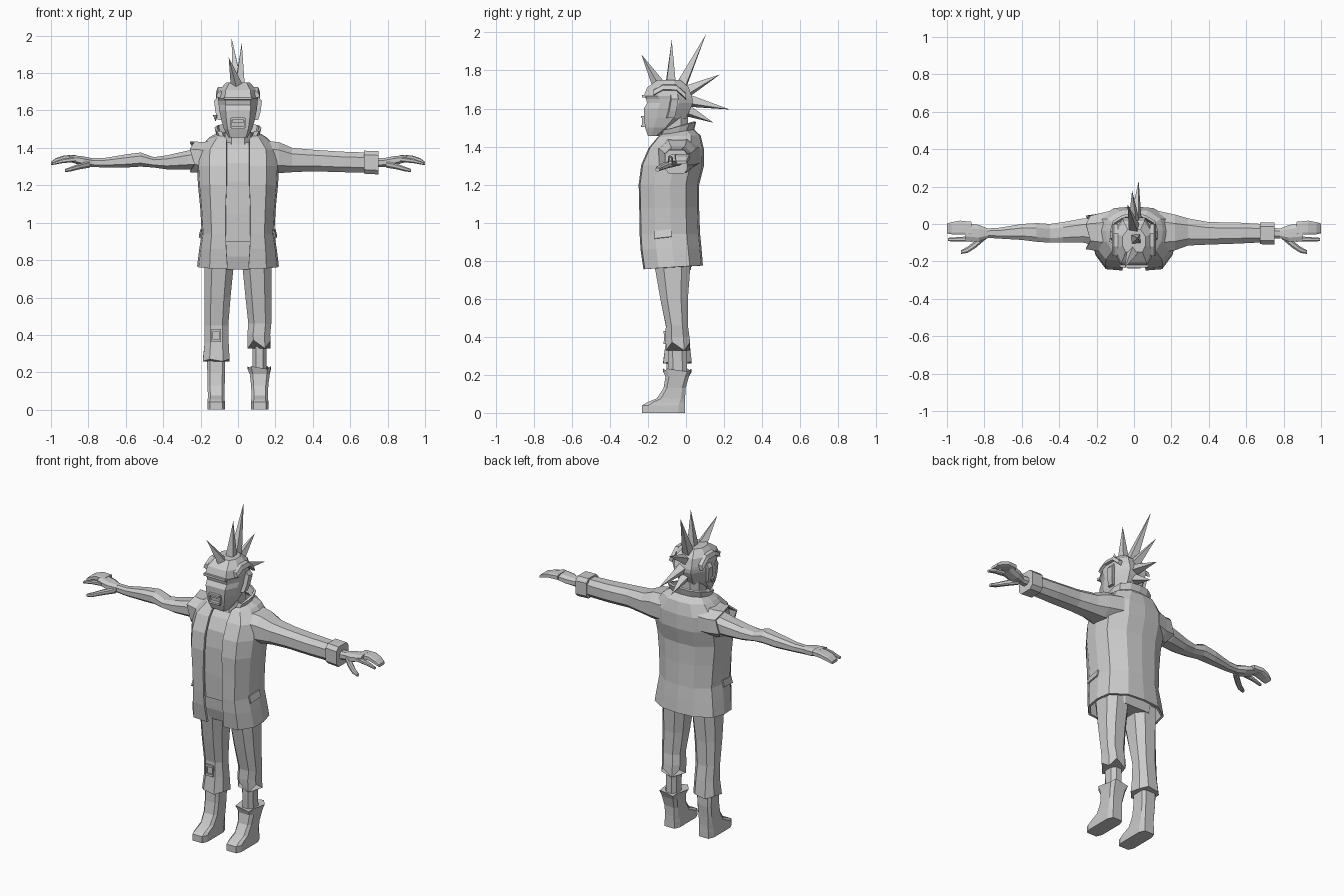
import bpy, bmesh, math
from mathutils import Vector

grey = bpy.data.materials.new("plain grey")
grey.diffuse_color = (0.6, 0.6, 0.6, 1)


def finish(name, verts, faces, thick=0):
    me = bpy.data.meshes.new(name)
    me.from_pydata([tuple(v) for v in verts], [], faces)
    bm = bmesh.new()
    bm.from_mesh(me)
    bmesh.ops.recalc_face_normals(bm, faces=bm.faces)
    bm.to_mesh(me)
    bm.free()
    me.materials.append(grey)
    ob = bpy.data.objects.new(name, me)
    bpy.context.collection.objects.link(ob)
    if thick:
        mod = ob.modifiers.new("cloth thickness", 'SOLIDIFY')
        mod.thickness = thick
        mod.offset = -1
    return ob


def loft(name, rings, closed=True, caps=(True, True), thick=0):
    n = len(rings[0])
    verts = [p for r in rings for p in r]
    faces = []
    for i in range(len(rings) - 1):
        for j in range(n if closed else n - 1):
            k = (j + 1) % n
            faces.append((i*n + j, i*n + k, i*n + n + k, i*n + n + j))
    if closed and caps[0]:
        faces.append(tuple(range(n)))
    if closed and caps[1]:
        faces.append(tuple(range(len(verts) - n, len(verts))))
    return finish(name, verts, faces, thick)


def octagon(a0, a1, b0, b1, k=0.5):
    """Chamfered rectangle as eight 2D points."""
    ca, cb, ha, hb = (a0+a1)/2, (b0+b1)/2, (a1-a0)/2, (b1-b0)/2
    unit = [(-k, -1), (k, -1), (1, -k), (1, k), (k, 1), (-k, 1), (-1, k), (-1, -k)]
    return [(ca + u*ha, cb + v*hb) for u, v in unit]


def upright(rows, k=0.5):
    """Rows of z, x0, x1, y0, y1, optional ragged height."""
    return [[(x, y, r[0] + (r[5]*(-1)**i if len(r) > 5 else 0))
             for i, (x, y) in enumerate(octagon(*r[1:5], k))] for r in rows]


def sideways(rows, s, k=0.5):
    """Rows of x, y0, y1, z0, z1, optional ragged reach; s mirrors in x."""
    return [[(s*(r[0] + (r[5]*(-1)**i if len(r) > 5 else 0)), y, z)
             for i, (y, z) in enumerate(octagon(*r[1:5], k))] for r in rows]


def box(name, x0, x1, y0, y1, z0, z1):
    return loft(name, [[(x0, y0, z), (x1, y0, z), (x1, y1, z), (x0, y1, z)] for z in (z0, z1)])


def cone(name, base, tip, rad, sides=4):
    b, t = Vector(base), Vector(tip)
    q = (t - b).to_track_quat('Z', 'Y')
    ring = [b + q @ Vector((rad*math.cos(2*math.pi*i/sides + .4),
                            rad*math.sin(2*math.pi*i/sides + .4), 0)) for i in range(sides)]
    faces = [(i, (i+1) % sides, sides) for i in range(sides)]
    return finish(name, ring + [t], faces + [tuple(range(sides))])


# open jacket with raised collar: z, half opening, half width, front, back, tilt to the back
jacket_rows = [(.765, .055, .205, -.21, .075, .06), (.86, .062, .193, -.225, .068, 0),
               (.94, .065, .18, -.23, .06, 0), (1.08, .065, .188, -.232, .055, 0),
               (1.20, .06, .2, -.235, .055, 0), (1.30, .06, .205, -.222, .08, 0),
               (1.385, .06, .20, -.185, .08, 0), (1.445, .06, .145, -.14, .065, .06),
               (1.47, .075, .105, -.12, .03, .2), (1.51, .085, .112, -.11, .04, .3)]
rings = []
for z, op, w, f, b, tilt in jacket_rows:
    d = b - f
    half = [(op, f), (op*.4 + w*.6, f + .02*d), (w*.96, f + .25*d), (w, f + .52*d),
            (w*.92, b - .22*d), (w*.5, b - .03*d)]
    pts = half + [(0, b)] + [(-x, y) for x, y in reversed(half)]
    rings.append([(x, y, z + tilt*(y - (f+b)/2)) for x, y in pts])
loft("jacket", rings, closed=False, thick=0.014)

# jacket pockets
for s in (-1, 1):
    finish("pocket_flap", [(s*.186, -.165, .955), (s*.193, -.075, .965), (s*.202, -.075, .925),
                           (s*.197, -.165, .915)], [(0, 1, 2, 3)], 0.008)

# shirt and neckline under the jacket
loft("shirt", upright([(.90, -.15, .15, -.205, .03), (1.05, -.16, .16, -.212, .03),
                       (1.22, -.165, .165, -.212, .035), (1.32, -.165, .165, -.2, .05),
                       (1.39, -.14, .14, -.165, .045), (1.43, -.09, .09, -.13, .03)]))
loft("neck", upright([(1.36, -.075, .075, -.15, .02), (1.45, -.07, .07, -.135, .01),
                      (1.56, -.07, .07, -.14, .01)]))

# trousers
loft("hips", upright([(.75, -.17, .17, -.16, .025), (.82, -.175, .175, -.18, .035),
                      (.93, -.16, .16, -.19, .04)]))
loft("right_trouser", upright([(.265, -.188, -.045, -.12, .03, .006), (.36, -.178, -.05, -.108, .02),
                               (.45, -.18, -.052, -.105, .008), (.60, -.18, -.04, -.135, .01),
                               (.80, -.178, -.02, -.17, .025)]))
loft("left_trouser", upright([(.35, .052, .175, -.105, .022, .022), (.40, .05, .172, -.108, .018),
                              (.46, .055, .178, -.106, .01), (.60, .04, .178, -.135, .01),
                              (.80, .02, .178, -.17, .025)]))

# torn knee on the right leg
for z in (.37, .425):
    box("knee_tear", -.142, -.092, -.117, -.095, z - .008, z + .006)
for x in (-.142, -.098):
    box("knee_tear", x, x + .007, -.116, -.095, .37, .425)

# bare left shin and boots
loft("left_shin", upright([(.18, .078, .152, -.09, .005), (.30, .078, .152, -.095, .005),
                           (.40, .075, .155, -.095, .005)]))
for name, c, top in (("right_boot", -.117, [(.20, -.047, .047, -.105, .005), (.30, -.05, .05, -.1, .005)]),
                     ("left_boot", .116, [(.19, -.053, .054, -.108, .015),
                                          (.225, -.065, .06, -.12, .03, .008)])):
    rows = [(0, -.047, .047, -.23, -.005), (.04, -.047, .047, -.23, -.005),
            (.055, -.045, .045, -.205, -.005), (.075, -.044, .044, -.155, -.005),
            (.13, -.046, .046, -.118, -.002)] + top
    loft(name, upright([(r[0], r[1] + c, r[2] + c) + tuple(r[3:]) for r in rows], .7))

# sleeved left arm with cuff
loft("left_sleeve", sideways([(.13, -.155, .07, 1.27, 1.44), (.22, -.14, .05, 1.265, 1.43),
                              (.29, -.115, .03, 1.27, 1.40), (.40, -.11, .01, 1.275, 1.39),
                              (.55, -.105, .008, 1.27, 1.38), (.69, -.098, 0, 1.268, 1.375)], 1))
loft("left_cuff", sideways([(.675, -.108, .008, 1.262, 1.385), (.75, -.11, .008, 1.258, 1.382)], 1, .65))
loft("left_wrist", sideways([(.72, -.08, -.02, 1.295, 1.345), (.80, -.075, -.025, 1.30, 1.345)], 1))

# torn right armhole and bare right arm
loft("right_armhole", sideways([(.13, -.155, .07, 1.27, 1.44), (.19, -.145, .055, 1.265, 1.43),
                                (.245, -.135, .045, 1.27, 1.435, .012)], -1), caps=(True, False), thick=.01)
loft("right_arm", sideways([(.17, -.12, .03, 1.285, 1.40), (.27, -.10, .03, 1.285, 1.385),
                            (.38, -.10, .01, 1.285, 1.36), (.45, -.1, 0, 1.295, 1.35),
                            (.52, -.095, .005, 1.30, 1.375), (.60, -.085, 0, 1.295, 1.365),
                            (.72, -.078, -.02, 1.295, 1.345), (.80, -.073, -.025, 1.30, 1.345)], -1))

# hands with joined fingers, forefinger and thumb
for s, side in ((-1, "right"), (1, "left")):
    loft(side + "_hand", sideways([(.78, -.075, -.025, 1.298, 1.345), (.83, -.095, -.005, 1.305, 1.355),
                                   (.90, -.09, .005, 1.325, 1.362)], s))
    loft(side + "_fingers", sideways([(.87, -.06, .012, 1.33, 1.362), (.93, -.055, .018, 1.33, 1.36),
                                      (.975, -.055, .01, 1.317, 1.345), (1, -.05, .002, 1.308, 1.325)], s, .7))
    loft(side + "_forefinger", sideways([(.87, -.095, -.065, 1.325, 1.352), (.94, -.093, -.07, 1.318, 1.342),
                                         (.995, -.092, -.074, 1.308, 1.322)], s))
    loft(side + "_thumb", sideways([(.79, -.08, -.045, 1.295, 1.33), (.85, -.13, -.09, 1.285, 1.315),
                                    (.89, -.155, -.122, 1.275, 1.30), (.925, -.16, -.14, 1.27, 1.287)], s))

# head: z, half width, half face width, front, back
head_rows = [(1.455, .05, .042, -.2, -.14), (1.50, .075, .055, -.215, -.06),
             (1.55, .09, .062, -.22, .0), (1.60, .1, .066, -.222, .025),
             (1.628, .103, .068, -.205, .035), (1.65, .105, .068, -.21, .035),
             (1.665, .108, .07, -.222, .03), (1.71, .1, .066, -.205, .015), (1.75, .062, .045, -.15, -.03)]
rings = []
for z, w, fw, f, b in head_rows:
    d = b - f
    half = [(fw, f), (w, f + .3*d), (w, f + .7*d), (w*.55, b)]
    rings.append([(x, y, z) for x, y in half + [(-x, y) for x, y in reversed(half)]])
loft("head", rings)

# brow, mouth and hairline
box("brow", -.075, .075, -.232, -.2, 1.658, 1.672)
for z0, z1 in ((1.502, 1.514), (1.55, 1.562)):
    box("lip", -.036, .036, -.237, -.205, z0, z1)
for x in (-.042, .031):
    box("lip_corner", x, x + .011, -.232, -.205, 1.508, 1.556)
box("teeth", -.03, .03, -.228, -.205, 1.537, 1.55)
for s in (-1, 1):
    loft("hairline", [[(s*.095, y, z - .018), (s*.117, y, z - .012), (s*.108, y, z + .012), (s*.085, y, z + .015)]
                      for y, z in ((-.17, 1.685), (-.12, 1.712), (-.05, 1.71), (.0, 1.665))])
    # ears
    loft("ear", [[(s*.09, y - .02, z), (s*(.09 + w), y - .012, z), (s*(.09 + w), y + .025, z), (s*.09, y + .02, z)]
                 for z, w, y in ((1.55, .018, -.085), (1.59, .03, -.075), (1.65, .038, -.065), (1.672, .022, -.068))])
cone("earring", (-.12, -.085, 1.575), (-.12, -.085, 1.54), .015, 6)

# spiked hair along the middle of the skull
spikes = [((-.005, -.145, 1.725), (-.05, -.235, 1.885)), ((.01, -.08, 1.74), (.02, -.075, 1.96)),
          ((0, -.02, 1.73), (-.035, .105, 1.99)), ((.0, .005, 1.69), (-.01, .18, 1.78)),
          ((.01, .02, 1.64), (.025, .23, 1.595)), ((.0, .005, 1.59), (0, .145, 1.525))]
for base, tip in spikes:
    cone("hair_spike", base, tip, .034)
